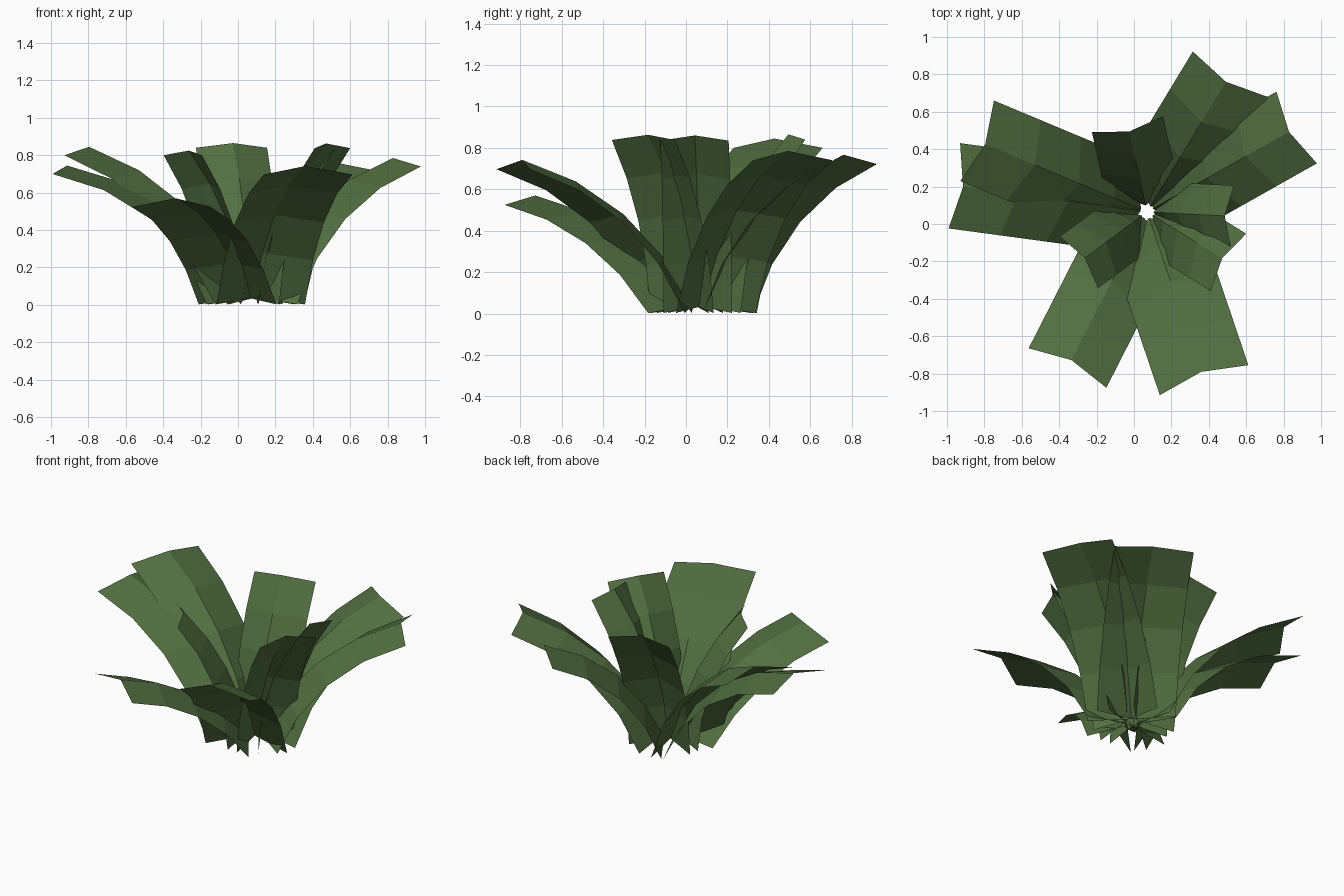
import bpy
import math

if "Cube" in bpy.data.objects:
    bpy.data.objects.remove(bpy.data.objects["Cube"])

# One flat leaf colour
green = bpy.data.materials.new("leaf green")
green.diffuse_color = (0.085, 0.158, 0.053, 1)
green.use_nodes = True
green.node_tree.nodes["Principled BSDF"].inputs["Base Color"].default_value = green.diffuse_color

CENTRE = (0.07, 0.065)   # root of the rosette
SEGMENTS = 4


def arc(start, end, bend):
    """Equal-length segments from start to end, each flatter by `bend` degrees."""
    chord = math.atan2(end[1] - start[1], end[0] - start[0])
    angles = [chord + math.radians(bend) * ((SEGMENTS - 1) / 2 - i) for i in range(SEGMENTS)]
    length = math.dist(start, end) / sum(math.cos(a - chord) for a in angles)
    pts = [start]
    for a in angles:
        r, z = pts[-1]
        pts.append((r + length * math.cos(a), z + length * math.sin(a)))
    return pts


def leaf(name, heading, reach, height, half_width, bend, crest):
    """Strip with a raised midrib; the fold is deeper at the root."""
    a = math.radians(heading)
    ca, sa = math.cos(a), math.sin(a)

    def place(r, side, z):
        return (CENTRE[0] + r * ca - side * sa, CENTRE[1] + r * sa + side * ca, z)

    verts, faces = [], []
    for i, (r, z) in enumerate(arc((0.16, 0.003), (reach, height), bend)):
        t = i / SEGMENTS
        rib_in = 0.125 * (1 - t) + crest[0] * t
        rib_up = 0.035 * (1 - t) + crest[1] * t
        verts += [place(r, -half_width, z),
                  place(r - rib_in, 0, z + rib_up),
                  place(r, half_width, z)]
    for i in range(SEGMENTS):
        for j in range(2):
            k = 3 * i + j
            faces.append((k, k + 1, k + 4, k + 3)[::-1])
    # make the upper side the front
    faces = [f[::-1] for f in faces]
    mesh = bpy.data.meshes.new(name)
    mesh.from_pydata(verts, [], faces)
    mesh.materials.append(green)
    mesh.update()
    if sum(p.normal.z for p in mesh.polygons) < 0:
        mesh.flip_normals()
    obj = bpy.data.objects.new(name, mesh)
    bpy.context.collection.objects.link(obj)


# Spreading outer leaves: heading, reach, height, half width, bend
outer = [
    (157.3, 0.985, 0.800, 0.233, 13),
    (172.3, 1.040, 0.700, 0.230, 14),
    (58.8, 0.860, 0.722, 0.235, 13),
    (29.4, 0.918, 0.740, 0.220, 13),
    (-71.3, 0.950, 0.697, 0.250, 13),
    (243.0, 0.937, 0.525, 0.233, 11),
]
for n, spec in enumerate(outer):
    leaf(f"outer_leaf_{n + 1}", *spec, (0.047, 0.045))

# Upright inner leaves
inner = [
    (-31.8, 0.512, 0.838, 0.180, 9),
    (-3.0, 0.456, 0.835, 0.165, 9),
    (102.6, 0.480, 0.840, 0.195, 9),
    (216.5, 0.454, 0.800, 0.172, 9),
]
for n, spec in enumerate(inner):
    leaf(f"inner_leaf_{n + 1}", *spec, (0.040, 0.025))
